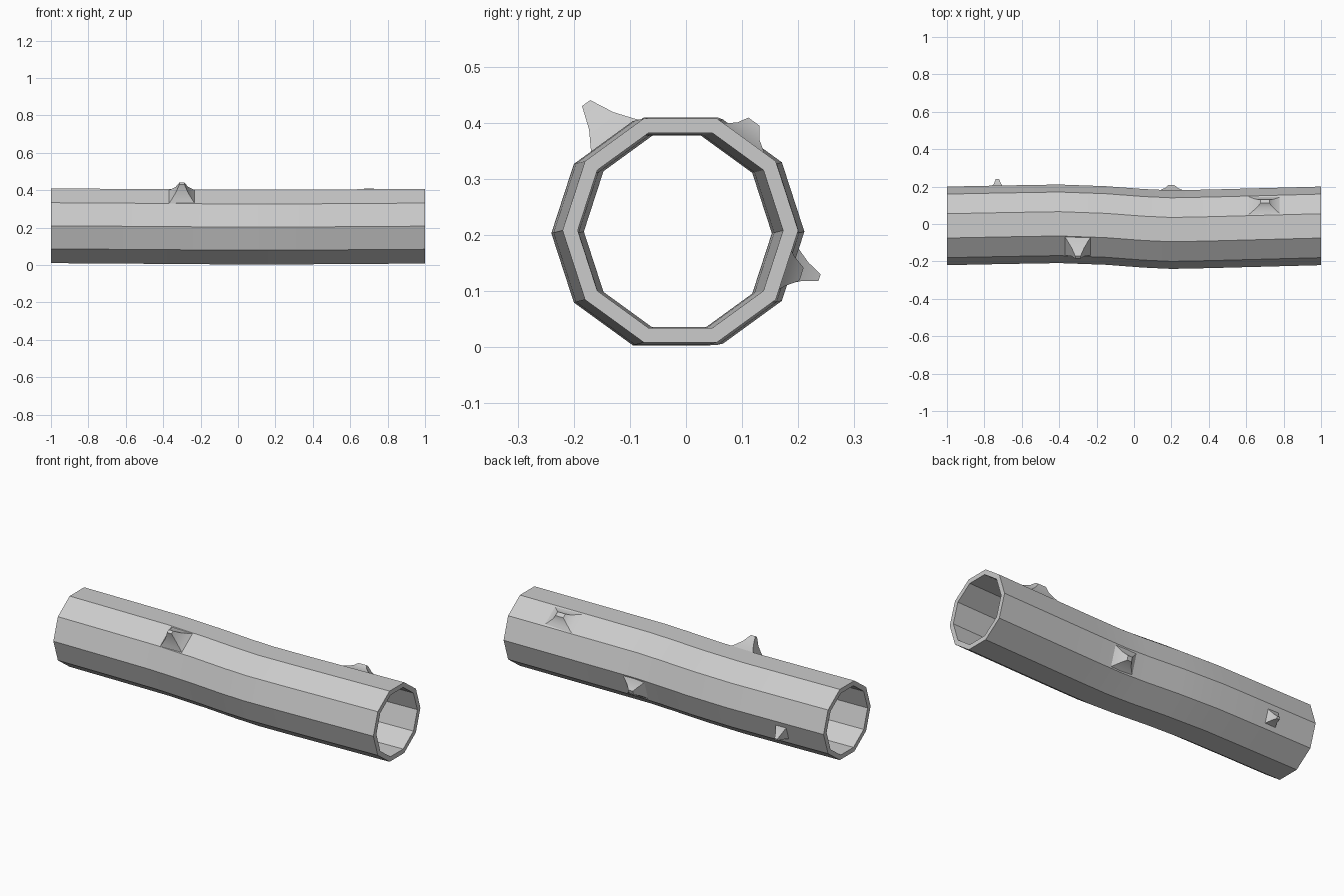
import bpy, bmesh
from math import sin, cos, pi, radians
from mathutils import Vector

if "Cube" in bpy.data.objects:
    bpy.data.objects.remove(bpy.data.objects["Cube"])

SIDES, R_OUT, R_IN = 10, 0.21, 0.183

# Gentle S-bend of the log: (x, centre y, centre z)
PATH = [(-1, -0.010, 0.210), (-0.7, -0.004, 0.208), (-0.4, 0.001, 0.206),
        (-0.15, -0.008, 0.204), (0.05, -0.023, 0.203), (0.2, -0.030, 0.203),
        (0.4, -0.026, 0.204), (0.7, -0.018, 0.206), (1, -0.010, 0.208)]


def centre(x):
    for (x0, y0, z0), (x1, y1, z1) in zip(PATH, PATH[1:]):
        if x <= x1:
            t = (x - x0) / (x1 - x0)
            return Vector((x, y0 + (y1 - y0) * t, z0 + (z1 - z0) * t))


def finish(name, bm, angle):
    bmesh.ops.recalc_face_normals(bm, faces=bm.faces)
    mesh = bpy.data.meshes.new(name)
    bm.to_mesh(mesh)
    bm.free()
    for p in mesh.polygons:
        p.use_smooth = True
    mesh.set_sharp_from_angle(angle=radians(angle))
    obj = bpy.data.objects.new(name, mesh)
    bpy.context.collection.objects.link(obj)
    return obj


def bridge(bm, a, b):
    n = len(a)
    for i in range(n):
        bm.faces.new((a[i], a[(i + 1) % n], b[(i + 1) % n], b[i]))


# Hollow ten-sided log
bm = bmesh.new()


def ring(p, r):
    c = Vector(p)
    return [bm.verts.new(c + Vector((0, r * cos(2 * pi * i / SIDES), r * sin(2 * pi * i / SIDES))))
            for i in range(SIDES)]


outer = [ring(p, R_OUT) for p in PATH]
inner = [ring(p, R_IN) for p in PATH]
for shell in (outer, inner):
    for a, b in zip(shell, shell[1:]):
        bridge(bm, a, b)
bridge(bm, outer[0], inner[0])
bridge(bm, outer[-1], inner[-1])
finish("hollow_log", bm, 25)


# Broken branch stubs: flared base on one side face, narrowing to a small tip
def stub(name, x, face_angle, half_x, half_t, tip_yz, tip_x, tip_t, flare=0.4):
    a = radians(face_angle)
    normal = Vector((0, cos(a), sin(a)))
    tangent = Vector((0, -sin(a), cos(a)))
    base = centre(x) + normal * (R_OUT * cos(pi / SIDES) - 0.003)
    tip = Vector((x, *tip_yz))
    bm = bmesh.new()
    rings = []
    for t in (0, 0.2, 0.55, 1):
        k = (1 - t) ** (1 + flare)
        c = base.lerp(tip, t)
        hx, ht = tip_x + (half_x - tip_x) * k, tip_t + (half_t - tip_t) * k
        rings.append([bm.verts.new(c + Vector((sx * hx, 0, 0)) + tangent * (st * ht))
                      for sx, st in ((-1, -1), (1, -1), (1, 1), (-1, 1))])
    for r0, r1 in zip(rings, rings[1:]):
        bridge(bm, r0, r1)
    bm.faces.new(rings[0])
    bm.faces.new(rings[-1])
    finish(name, bm, 30)


stub("front_top_stub", -0.3, 126, 0.07, 0.063, (-0.178, 0.435), 0.014, 0.009)
stub("back_top_stub", 0.7, 54, 0.09, 0.062, (0.121, 0.402), 0.024, 0.012, 0.7)
stub("back_middle_stub", 0.2, -18, 0.075, 0.062, (0.206, 0.13), 0.014, 0.012)
stub("back_end_stub", -0.73, -18, 0.035, 0.040, (0.238, 0.124), 0.009, 0.006)
